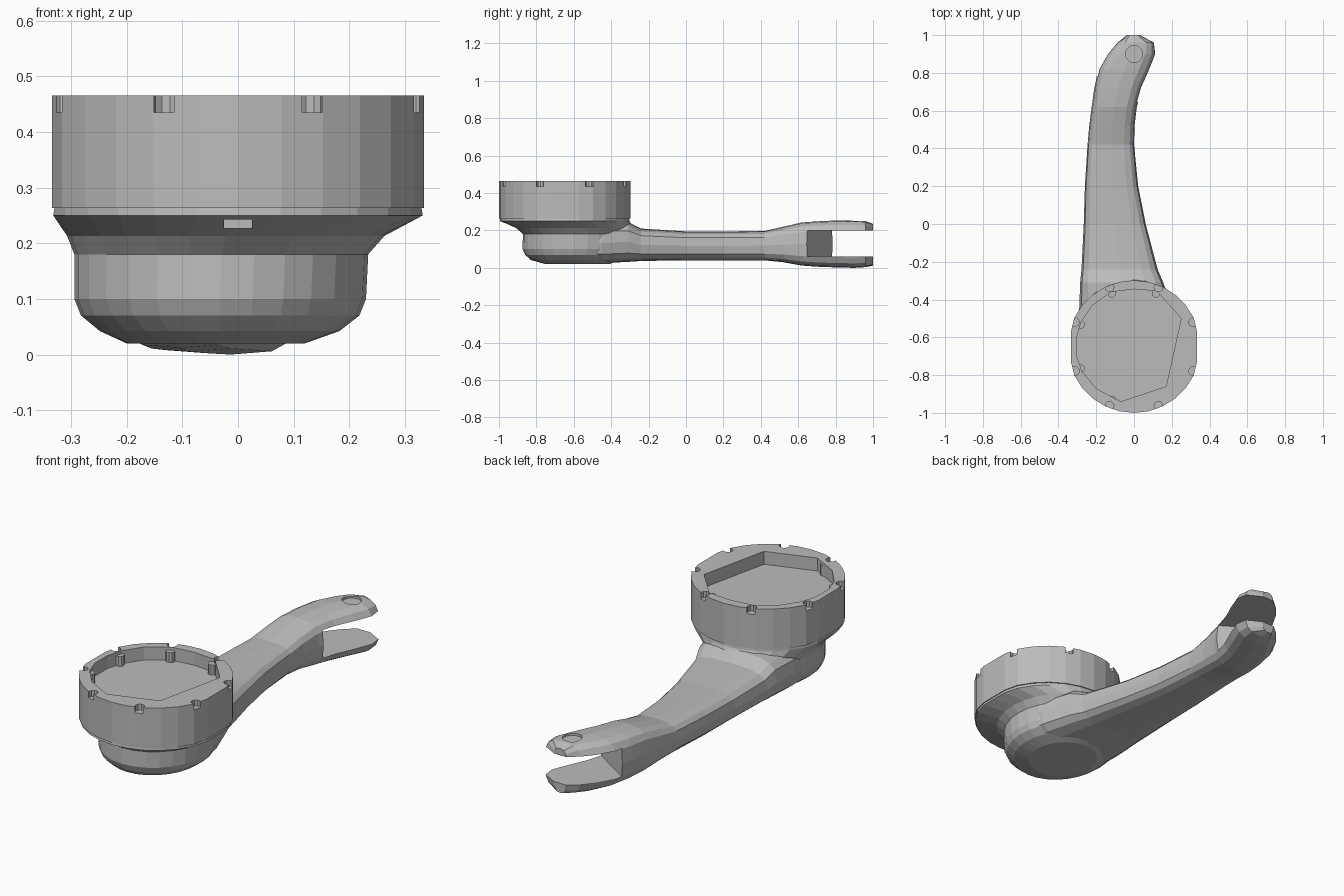
import bpy, bmesh, math

if "Cube" in bpy.data.objects:
    bpy.data.objects.remove(bpy.data.objects["Cube"])

grey = bpy.data.materials.new("plain grey")
grey.diffuse_color = (0.5, 0.5, 0.5, 1)
grey.use_nodes = True
grey.node_tree.nodes["Principled BSDF"].inputs["Base Color"].default_value = grey.diffuse_color
CY, R, FLAT = -0.649, 0.351, 0.334  # cup centre, radius and flattened side


def loft(name, rings):
    """Skin a closed solid through rings of equal point count."""
    bm = bmesh.new()
    loops = [[bm.verts.new(p) for p in r] for r in rings]
    n = len(loops[0])
    for a, b in zip(loops, loops[1:]):
        for i in range(n):
            j = (i + 1) % n
            bm.faces.new((a[i], a[j], b[j], b[i]))
    bm.faces.new(loops[0][::-1])
    bm.faces.new(loops[-1])
    bmesh.ops.recalc_face_normals(bm, faces=bm.faces)
    me = bpy.data.meshes.new(name)
    bm.to_mesh(me)
    bm.free()
    me.materials.append(grey)
    ob = bpy.data.objects.new(name, me)
    bpy.context.collection.objects.link(ob)
    return ob


def oval(z, cx, cy, rx, ry, n=28, clip=9):
    return [(max(-clip, min(clip, cx + rx * math.cos(2 * math.pi * i / n))),
             cy + ry * math.sin(2 * math.pi * i / n), z) for i in range(n)]


def cylinder(name, x, y, r, z0, z1, n=28, clip=9):
    return loft(name, [oval(z, x, y, r, r, n, clip) for z in (z0, z1)])


def prism(name, plan, z0, z1):
    return loft(name, [[(x, y, z) for x, y in plan] for z in (z0, z1)])


def combine(target, other, op):
    m = target.modifiers.new("bool", 'BOOLEAN')
    m.operation, m.object, m.solver = op, other, 'EXACT'
    bpy.context.view_layer.objects.active = target
    bpy.ops.object.modifier_apply(modifier=m.name)
    bpy.data.objects.remove(other)


def section(y, xl, xr, zb, zt, n=16):
    """Rounded-rectangle cross-section of the arm."""
    pts = []
    for i in range(n):
        c, s = math.cos(2 * math.pi * i / n), math.sin(2 * math.pi * i / n)
        u = math.copysign(abs(c) ** 0.6, c) if abs(c) > 1e-6 else 0
        v = math.copysign(abs(s) ** 0.6, s) if abs(s) > 1e-6 else 0
        pts.append(((xl + xr) / 2 + u * (xr - xl) / 2, y,
                    (zb + zt) / 2 + v * (zt - zb) / 2))
    return pts


# Curved arm: y, left, right, bottom, top
stations = [
    (-0.62, -0.285, 0.222, 0.024, 0.24), (-0.45, -0.29, 0.205, 0.025, 0.245),
    (-0.31, -0.285, 0.155, 0.032, 0.245), (-0.24, -0.278, 0.125, 0.037, 0.21),
    (0.0, -0.266, 0.062, 0.04, 0.195), (0.2, -0.26, 0.022, 0.04, 0.195),
    (0.42, -0.246, 0.0, 0.04, 0.197), (0.52, -0.237, 0.003, 0.03, 0.22),
    (0.62, -0.224, 0.015, 0.012, 0.243), (0.72, -0.21, 0.042, 0.005, 0.25),
    (0.82, -0.189, 0.087, 0.002, 0.254), (0.90, -0.143, 0.118, 0.0, 0.254),
    (0.96, -0.092, 0.11, 0.004, 0.25), (1.0, -0.04, 0.035, 0.012, 0.235)]
arm = loft("forked_arm", [section(*s) for s in stations])

# Fork slot with a slanted end wall, and the shallow pin hole
combine(arm, prism("slot_cutter", [(0.25, 0.50), (0.45, 0.50), (0.45, 1.2),
                                   (-0.41, 1.2), (-0.41, 0.92)], 0.06, 0.2), 'DIFFERENCE')
combine(arm, cylinder("pin_cutter", 0, 0.9, 0.045, 0.24, 0.3, 20), 'DIFFERENCE')

# Rounded hub under the cup, flaring out to a collar, with a small front pocket
hub = loft("hub_and_collar", [
    oval(0.02, -0.04, -0.58, 0.16, 0.17), oval(0.042, -0.033, -0.59, 0.215, 0.24),
    oval(0.07, -0.032, -0.59, 0.25, 0.27), oval(0.10, -0.032, -0.59, 0.262, 0.284),
    oval(0.18, -0.03, -0.588, 0.264, 0.284), oval(0.213, -0.022, -0.595, 0.285, 0.312),
    oval(0.25, 0, CY, 0.345, 0.347, 28, FLAT - 0.002),
    oval(0.266, 0, CY, 0.345, 0.345, 28, FLAT - 0.005)])
combine(hub, prism("pocket_cutter", [(-0.025, -1.02), (0.025, -1.02),
                                     (0.025, -0.93), (-0.025, -0.93)], 0.226, 0.243), 'DIFFERENCE')

# Round cup with flattened sides and an uneven, faceted recess
cup = cylinder("round_cup", 0, CY, R, 0.263, 0.465, 28, FLAT)
mouth = [(-0.303, -0.6), (-0.303, -0.7), (-0.275, -0.78), (-0.2, -0.87), (-0.07, -0.94),
         (0.17, -0.86), (0.25, -0.5), (0.12, -0.355), (0.0, -0.345), (-0.12, -0.36),
         (-0.22, -0.43), (-0.28, -0.52)]
combine(cup, prism("recess_cutter", mouth, 0.4, 0.6), 'DIFFERENCE')

# Eight inner posts and rim notches
for k in range(8):
    a = math.radians(22.5 + 45 * k)
    c, s = math.cos(a), math.sin(a)
    combine(cup, cylinder("post", 0.305 * c, CY + 0.305 * s, 0.022, 0.38, 0.45, 10), 'UNION')
    combine(cup, cylinder("notch", 0.338 * c, CY + 0.338 * s, 0.023, 0.435, 0.6, 10), 'DIFFERENCE')

# Join everything into one solid
combine(arm, hub, 'UNION')
combine(arm, cup, 'UNION')
arm.name = "forked_arm_with_cup"
